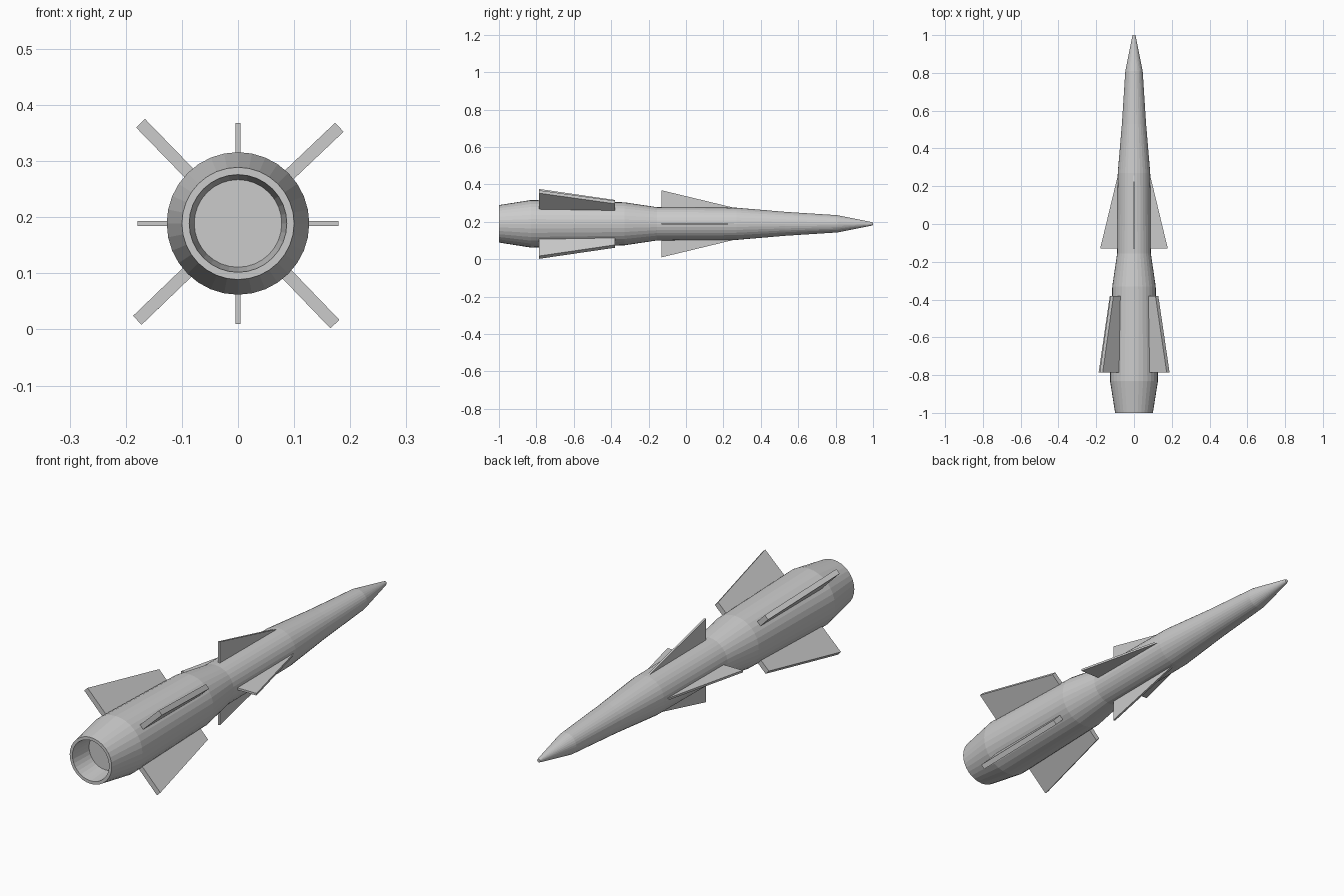
import bpy, bmesh
from math import sin, cos, pi, radians

if "Cube" in bpy.data.objects:
    bpy.data.objects.remove(bpy.data.objects["Cube"])

AXIS_Z = 0.189
SIDES = 32


def make_object(name, bm):
    bmesh.ops.recalc_face_normals(bm, faces=bm.faces[:])
    mesh = bpy.data.meshes.new(name)
    bm.to_mesh(mesh)
    bm.free()
    obj = bpy.data.objects.new(name, mesh)
    obj.location = (0, 0, AXIS_Z)
    bpy.context.collection.objects.link(obj)
    return obj


def lathe(name, profile):
    """Closed solid of revolution around y from (y, radius) pairs."""
    bm = bmesh.new()
    rings = [[bm.verts.new((r * cos(2 * pi * i / SIDES), y, r * sin(2 * pi * i / SIDES)))
              for i in range(SIDES)] for y, r in profile]
    for a, b in zip(rings, rings[1:]):
        for i in range(SIDES):
            j = (i + 1) % SIDES
            bm.faces.new((a[i], a[j], b[j], b[i]))
    bm.faces.new(rings[0])
    bm.faces.new(rings[-1])
    return make_object(name, bm)


def fin(name, outline, thickness, angle):
    """Flat plate from (radius, y) outline, turned about the body axis."""
    bm = bmesh.new()
    c, s = cos(radians(angle)), sin(radians(angle))
    sides = []
    for t in (-thickness / 2, thickness / 2):
        sides.append([bm.verts.new((r * c - t * s, y, r * s + t * c)) for r, y in outline])
    a, b = sides
    bm.faces.new(a)
    bm.faces.new(b)
    for i in range(len(a)):
        j = (i + 1) % len(a)
        bm.faces.new((a[i], a[j], b[j], b[i]))
    return make_object(name, bm)


# Body: recessed nozzle floor, rim, booster, shoulder, slim front, pointed nose
lathe("missile_body", [
    (-0.90, 0.078), (-1.0, 0.087), (-1.0, 0.10), (-0.83, 0.127),
    (-0.33, 0.115), (-0.155, 0.089), (0.27, 0.086), (0.53, 0.064),
    (0.81, 0.046), (0.99, 0.010), (1.0, 0.007)])

# Four thin triangular mid fins
for k in range(4):
    fin(f"mid_fin_{k + 1}",
        [(0.07, -0.13), (0.179, -0.13), (0.085, 0.26), (0.07, 0.26)], 0.009, 90 * k)

# Four thick diagonal tail fins
for k, ang in enumerate((43.5, 134.2, 223.9, 313.9)):
    fin(f"tail_fin_{k + 1}",
        [(0.107, -0.785), (0.249, -0.785), (0.167, -0.38), (0.107, -0.38)], 0.022, ang)
